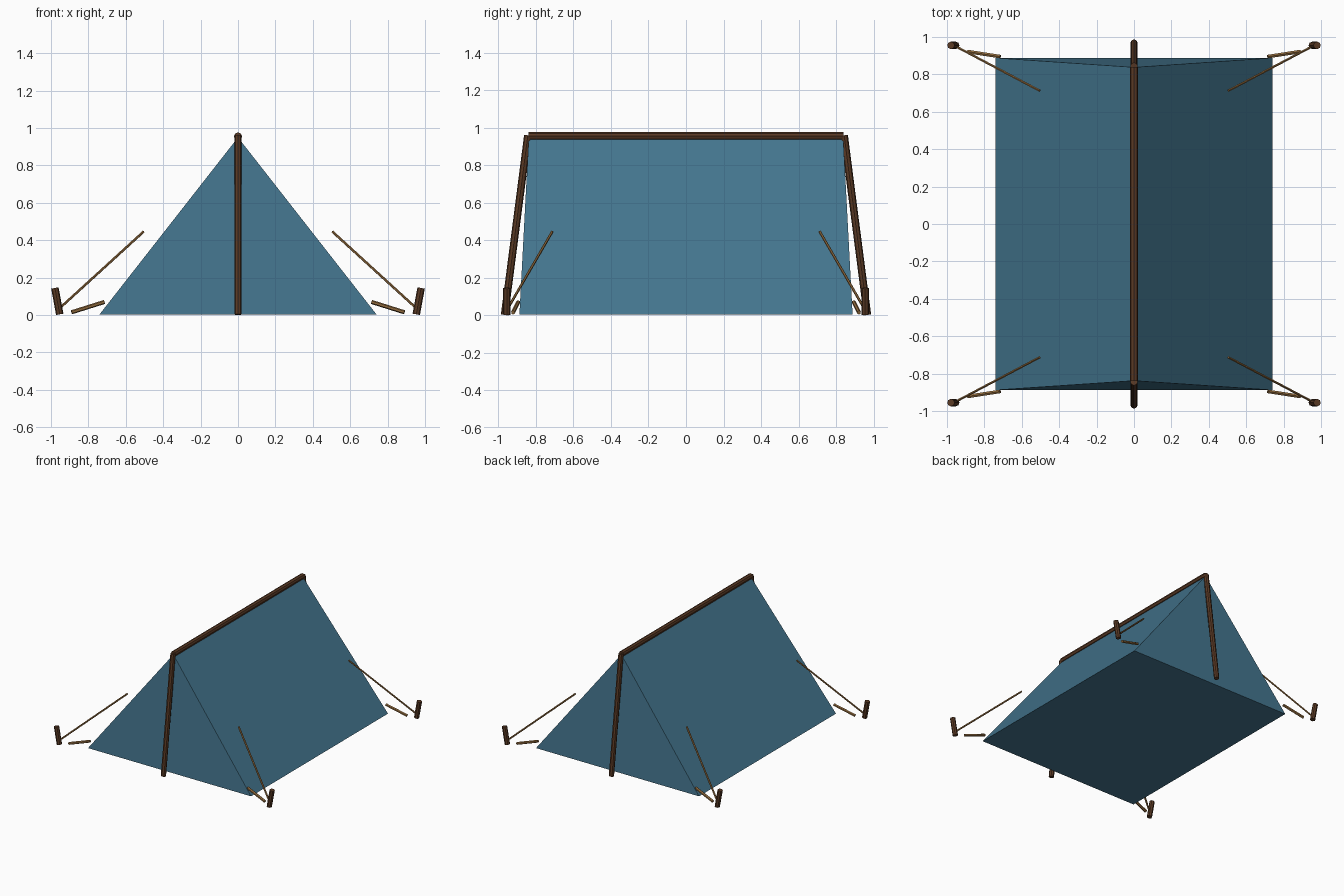
import bpy
import bmesh
from mathutils import Vector

cube = bpy.data.objects.get("Cube")
if cube:
    bpy.data.objects.remove(cube, do_unlink=True)


def material(name, rgb):
    m = bpy.data.materials.new(name)
    m.use_nodes = True
    m.diffuse_color = (*rgb, 1)
    bsdf = m.node_tree.nodes["Principled BSDF"]
    bsdf.inputs["Base Color"].default_value = (*rgb, 1)
    bsdf.inputs["Roughness"].default_value = 0.9
    return m


canvas = material("blue canvas", (0.058, 0.181, 0.275))
wood = material("dark wood", (0.102, 0.042, 0.018))
rope = material("rope", (0.30, 0.155, 0.05))


def add_object(name, bm, mat):
    bmesh.ops.recalc_face_normals(bm, faces=bm.faces)
    mesh = bpy.data.meshes.new(name)
    bm.to_mesh(mesh)
    bm.free()
    mesh.materials.append(mat)
    obj = bpy.data.objects.new(name, mesh)
    bpy.context.collection.objects.link(obj)
    return obj


def rod(name, start, end, radius, mat, sides=8):
    """Straight rod with flat ends between two points."""
    start, end = Vector(start), Vector(end)
    axis = end - start
    bm = bmesh.new()
    bmesh.ops.create_cone(bm, cap_ends=True, segments=sides, radius1=radius,
                          radius2=radius, depth=axis.length)
    obj = add_object(name, bm, mat)
    obj.location = (start + end) / 2
    obj.rotation_mode = 'QUATERNION'
    obj.rotation_quaternion = axis.to_track_quat('Z', 'Y')
    return obj


# Canvas: closed triangular prism, ends leaning slightly inward
bm = bmesh.new()
ends = []
for s in (-1, 1):
    ends.append([bm.verts.new(p) for p in (
        (-0.74, s * 0.888, 0.004), (0.74, s * 0.888, 0.004), (0, s * 0.838, 0.95))])
    bm.faces.new(ends[-1])
for i in range(3):
    j = (i + 1) % 3
    bm.faces.new((ends[0][i], ends[0][j], ends[1][j], ends[1][i]))
add_object("tent_canvas", bm, canvas)

# Wooden frame
rod("ridge_pole", (0, -0.84, 0.955), (0, 0.84, 0.955), 0.022, wood)
for s, end in ((-1, "front"), (1, "back")):
    rod(end + "_pole", (0, s * 0.967, 0.003), (0, s * 0.843, 0.96), 0.02, wood)

    # Pegs, guy ropes and corner ties
    for t, side in ((-1, "right"), (1, "left")):
        label = f"{end}_{side}_"
        rod(label + "peg", (t * 0.953, s * 0.955, 0.004),
            (t * 0.979, s * 0.955, 0.145), 0.02, wood)
        rod(label + "guy_rope", (t * 0.95, s * 0.948, 0.04),
            (t * 0.505, s * 0.713, 0.446), 0.007, rope, 6)
        rod(label + "corner_tie", (t * 0.715, s * 0.895, 0.07),
            (t * 0.89, s * 0.922, 0.015), 0.011, rope, 6)
